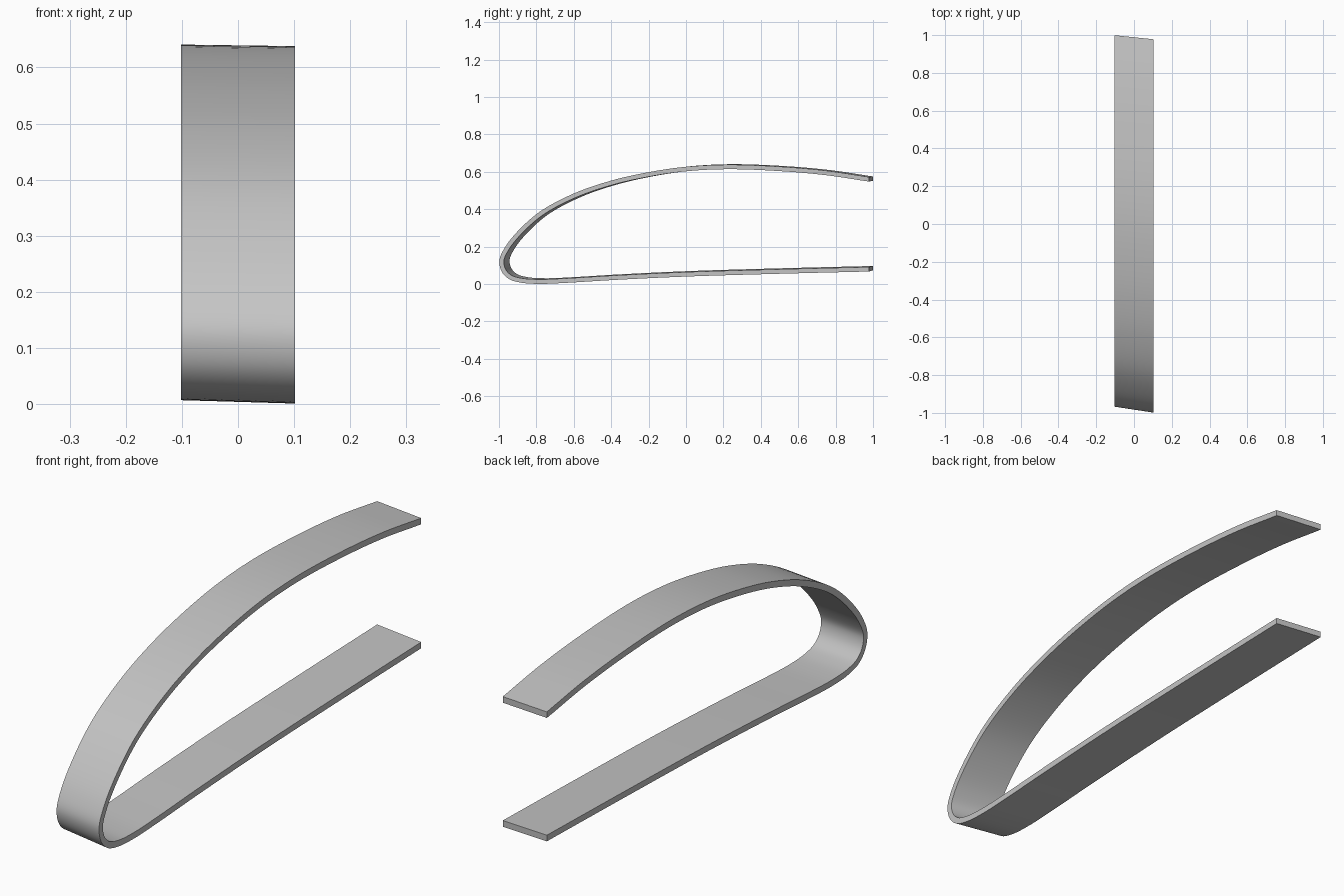
import bpy
import math
from mathutils import Vector

cube = bpy.data.objects.get("Cube")
if cube:
    bpy.data.objects.remove(cube, do_unlink=True)

HALF_WIDTH = 0.102
THICKNESS = 0.024
STEPS = 6

# Outer line of the strip as (y, z), from the upper tail round the nose to the lower tail
OUTLINE = [(0.978, 0.572), (0.75, 0.606), (0.5, 0.628), (0.22, 0.638), (0, 0.627),
           (-0.2, 0.598), (-0.4, 0.553), (-0.6, 0.484), (-0.78, 0.388), (-0.9, 0.282),
           (-0.97, 0.193), (-0.998, 0.125), (-0.985, 0.066), (-0.945, 0.026),
           (-0.88, 0.007), (-0.78, 0.001), (-0.63, 0.007), (-0.4, 0.021),
           (0, 0.04), (0.5, 0.055), (0.978, 0.067)]


def smooth_path(points):
    """Centripetal spline through the points."""
    p = [Vector(q) for q in points]
    p = [2 * p[0] - p[1]] + p + [2 * p[-1] - p[-2]]
    path = []
    for a, b, c, d in zip(p, p[1:], p[2:], p[3:]):
        t1 = math.sqrt((b - a).length)
        t2 = t1 + math.sqrt((c - b).length)
        t3 = t2 + math.sqrt((d - c).length)
        for i in range(STEPS):
            t = t1 + (t2 - t1) * i / STEPS
            ab = a.lerp(b, t / t1)
            bc = b.lerp(c, (t - t1) / (t2 - t1))
            cd = c.lerp(d, (t - t2) / (t3 - t2))
            path.append(ab.lerp(bc, t / t2).lerp(bc.lerp(cd, (t - t1) / (t3 - t1)),
                                                 (t - t1) / (t2 - t1)))
    return path + [p[-2]]


def inset_path(path):
    """Line one strip thickness inside the path, with square-cut tails."""
    inner = []
    last = len(path) - 1
    for i, q in enumerate(path):
        along = (path[min(i + 1, last)] - path[max(i - 1, 0)]).normalized()
        inner.append(q + THICKNESS * Vector((-along.y, along.x)))
    inner[0].x, inner[-1].x = path[0].x, path[-1].x
    return inner


outer = smooth_path(OUTLINE)
inner = inset_path(outer)
count = len(outer)

# Sweep the section across the span; the right end is set slightly back and up
verts = []
for line in (outer, inner):
    verts += [(HALF_WIDTH, q.x, q.y) for q in line]
    verts += [(-HALF_WIDTH, 0.995 * q.x + 0.026, 0.995 * q.y + 0.006) for q in line]

faces = []
for i in range(count - 1):
    ring = [[k * count + i + s for k in (0, 1, 3, 2)] for s in (0, 1)]
    for k in range(4):
        n = (k + 1) % 4
        faces.append((ring[0][k], ring[0][n], ring[1][n], ring[1][k]))
for i, order in ((0, (2, 3, 1, 0)), (count - 1, (0, 1, 3, 2))):
    faces.append([k * count + i for k in order])

mesh = bpy.data.meshes.new("wing_skin_strip")
mesh.from_pydata(verts, [], faces)
mesh.update()
strip = bpy.data.objects.new("wing_skin_strip", mesh)
bpy.context.collection.objects.link(strip)

# Plain grey material
grey = bpy.data.materials.new("plain_grey")
grey.use_nodes = True
colour = (0.55, 0.55, 0.55, 1)
grey.diffuse_color = colour
grey.node_tree.nodes["Principled BSDF"].inputs["Base Color"].default_value = colour
mesh.materials.append(grey)

# Consistent outward normals, smooth skin with sharp rims
bpy.context.view_layer.objects.active = strip
strip.select_set(True)
bpy.ops.object.mode_set(mode='EDIT')
bpy.ops.mesh.select_all(action='SELECT')
bpy.ops.mesh.normals_make_consistent(inside=False)
bpy.ops.object.mode_set(mode='OBJECT')
bpy.ops.object.shade_smooth_by_angle(angle=math.radians(30))
